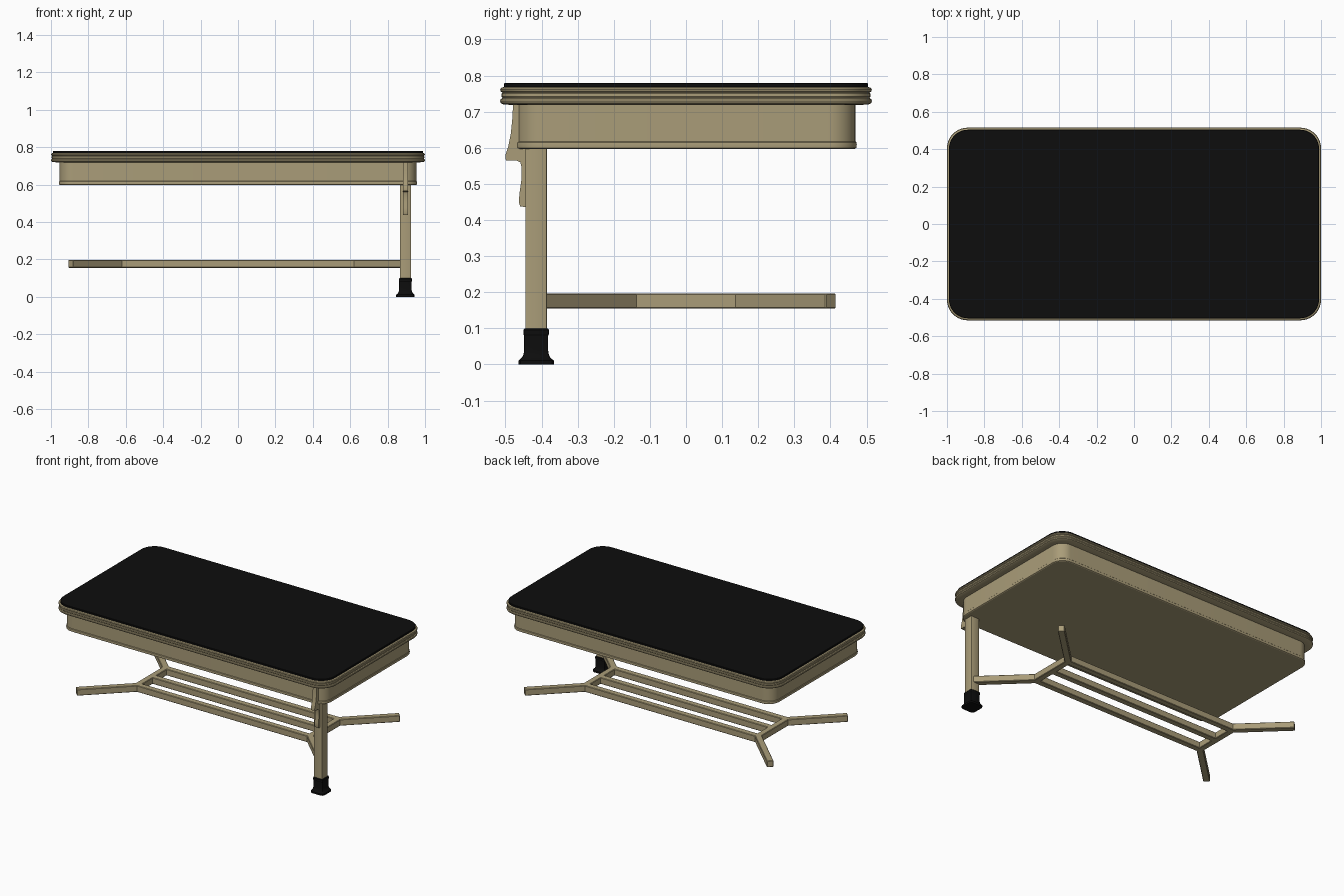
import bpy, bmesh, math
from mathutils import Matrix, Vector

cube = bpy.data.objects.get("Cube")
if cube:
    bpy.data.objects.remove(cube, do_unlink=True)


def material(name, rgb):
    m = bpy.data.materials.new(name)
    m.use_nodes = True
    m.diffuse_color = (*rgb, 1)
    m.node_tree.nodes["Principled BSDF"].inputs["Base Color"].default_value = (*rgb, 1)
    return m


TAN = material("tan wood", (0.40, 0.335, 0.19))
BLACK = material("black", (0.004, 0.004, 0.004))


def finish(bm, name, mat):
    bmesh.ops.recalc_face_normals(bm, faces=bm.faces[:])
    mesh = bpy.data.meshes.new(name)
    bm.to_mesh(mesh)
    bm.free()
    mesh.materials.append(mat)
    ob = bpy.data.objects.new(name, mesh)
    bpy.context.collection.objects.link(ob)
    bpy.ops.object.select_all(action="DESELECT")
    ob.select_set(True)
    bpy.context.view_layer.objects.active = ob
    bpy.ops.object.shade_smooth_by_angle(angle=math.radians(30))
    return ob


def rounded_rect(hx, hy, r, steps):
    """Outline of a rectangle with rounded corners."""
    pts = []
    for q, (sx, sy) in enumerate([(1, 1), (-1, 1), (-1, -1), (1, -1)]):
        for i in range(steps + 1):
            a = math.pi / 2 * (q + i / steps)
            pts.append((sx * (hx - r) + r * math.cos(a), sy * (hy - r) + r * math.sin(a)))
    return pts


def loft(name, mat, levels, hx, hy, r, steps=10, centre=(0, 0)):
    """Stack rounded rectangles; each level is (outset, z)."""
    bm = bmesh.new()
    rings = [[bm.verts.new((x + centre[0], y + centre[1], z))
              for x, y in rounded_rect(hx + o, hy + o, r + o, steps)] for o, z in levels]
    n = len(rings[0])
    for a, b in zip(rings, rings[1:]):
        for i in range(n):
            j = (i + 1) % n
            bm.faces.new((a[i], a[j], b[j], b[i]))
    bm.faces.new(rings[0])
    bm.faces.new(rings[-1])
    return finish(bm, name, mat)


def bar(name, start, end, width, z0, z1, mat=TAN):
    """Straight horizontal bar between two plan points."""
    a, b = Vector((*start, (z0 + z1) / 2)), Vector((*end, (z0 + z1) / 2))
    d = b - a
    bm = bmesh.new()
    bmesh.ops.create_cube(bm, size=1, matrix=Matrix.Translation((a + b) / 2)
                          @ Matrix.Rotation(math.atan2(d.y, d.x), 4, "Z")
                          @ Matrix.Diagonal((d.length, width, z1 - z0, 1)))
    bmesh.ops.bevel(bm, geom=bm.edges[:], offset=0.003, segments=1, affect="EDGES")
    return finish(bm, name, mat)


# Table top: moulded edge, black surface, apron with a bead along its bottom
loft("tabletop_edge", TAN,
     [(-0.045, 0.718), (-0.01, 0.72), (-0.002, 0.724), (0, 0.73), (-0.002, 0.735),
      (-0.007, 0.738), (-0.004, 0.742), (-0.004, 0.75), (-0.007, 0.753), (-0.002, 0.756),
      (0, 0.761), (-0.003, 0.766), (-0.012, 0.769), (-0.015, 0.771)], 1.0, 0.515, 0.11)
loft("tabletop_surface", BLACK, [(0, 0.769), (0, 0.778), (-0.002, 0.78)], 0.989, 0.504, 0.1)
loft("apron", TAN,
     [(-0.003, 0.597), (0.002, 0.6), (0.003, 0.608), (0.002, 0.615), (-0.001, 0.618), (-0.001, 0.722)],
     0.955, 0.47, 0.075)

# Single corner leg with a flared foot
LEG = (0.895, -0.415)
loft("leg", TAN, [(0, 0.095), (0, 0.6)], 0.03, 0.03, 0.004, 2, LEG)
loft("foot", BLACK,
     [(0.014, 0), (0.014, 0.011), (0.01, 0.014), (0.004, 0.02), (0, 0.028), (-0.002, 0.04),
      (-0.002, 0.08), (0, 0.083), (0, 0.096), (-0.003, 0.1)], 0.035, 0.035, 0.005, 2, LEG)

# Curved bracket on the front of the leg
bracket_profile = [(-0.44, 0.72), (-0.479, 0.72), (-0.481, 0.68), (-0.485, 0.64), (-0.492, 0.605),
                   (-0.5, 0.58), (-0.499, 0.565), (-0.47, 0.565), (-0.459, 0.56), (-0.455, 0.545),
                   (-0.456, 0.51), (-0.461, 0.475), (-0.463, 0.45), (-0.459, 0.438), (-0.44, 0.435)]
bm = bmesh.new()
face = bm.faces.new([bm.verts.new((0.881, y, z)) for y, z in bracket_profile])
side = bmesh.ops.extrude_face_region(bm, geom=[face])["geom"]
bmesh.ops.translate(bm, vec=(0.028, 0, 0), verts=[v for v in side if isinstance(v, bmesh.types.BMVert)])
finish(bm, "leg_bracket", TAN)

# Lower stretcher: three long rails, two cross bars and four splayed arms
Z0, Z1, W = 0.155, 0.197, 0.04
JX, JY = 0.628, 0.146
for name, y in (("front", -JY), ("middle", 0), ("back", JY)):
    bar(f"{name}_rail", (-JX, y), (JX, y), W, Z0, Z1)
for side, sx in (("left", 1), ("right", -1)):
    bar(f"{side}_cross_bar", (sx * JX, -JY - 0.012), (sx * JX, JY + 0.012), W, Z0, Z1)
    for end, sy in (("front", -1), ("back", 1)):
        bar(f"{end}_{side}_arm", (sx * (JX - 0.004), sy * (JY - 0.004)),
            (sx * 0.895, sy * 0.402), W, Z0, Z1)
